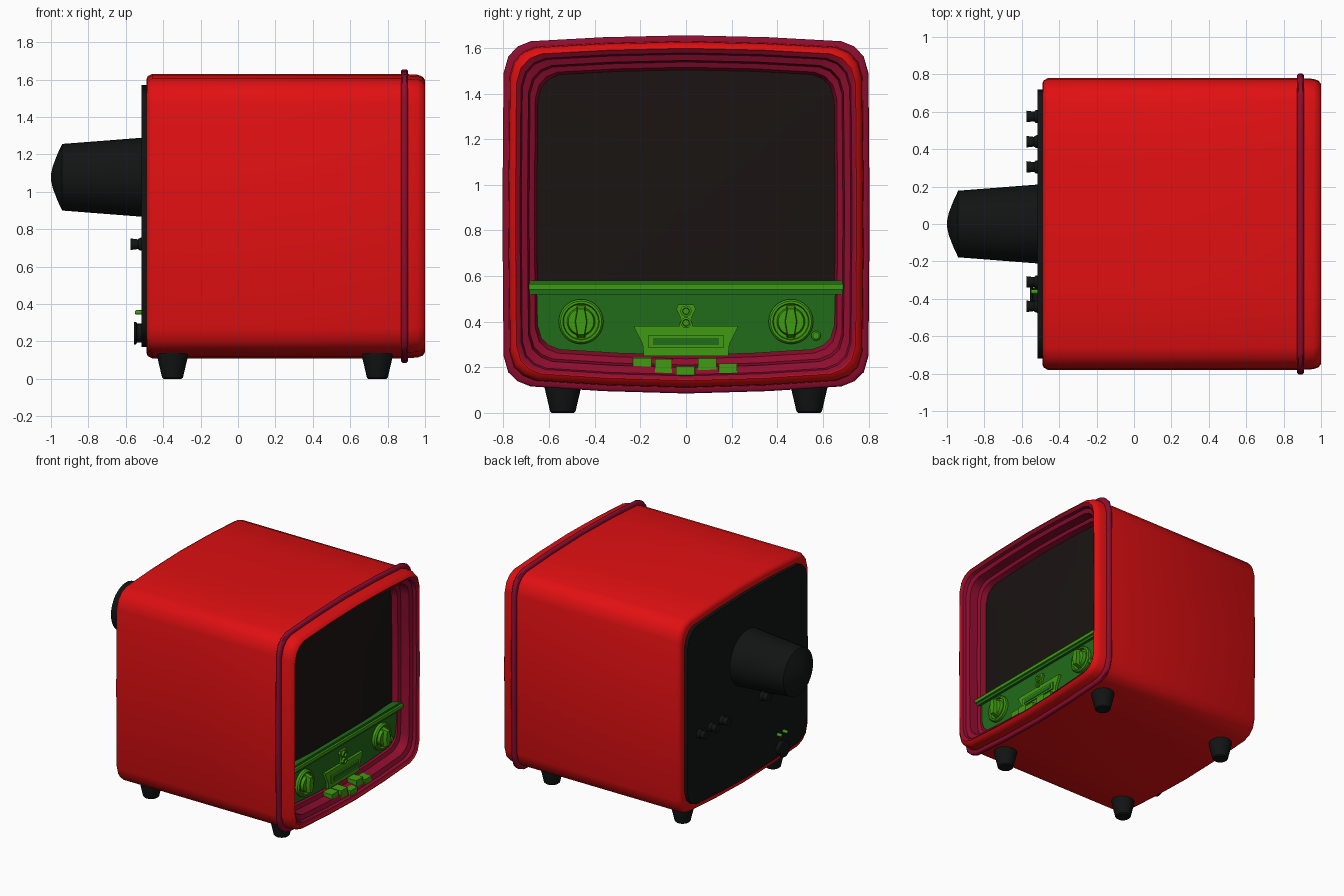
import bpy, bmesh, math
from mathutils import Vector

if "Cube" in bpy.data.objects:
    bpy.data.objects.remove(bpy.data.objects["Cube"])


def material(name, rgb):
    m = bpy.data.materials.new(name)
    m.diffuse_color = (*rgb, 1)
    m.use_nodes = True
    m.node_tree.nodes["Principled BSDF"].inputs["Base Color"].default_value = m.diffuse_color
    return m


RED = material("red_shell", (.75, .005, .006))
CRIMSON = material("crimson_trim", (.27, .004, .028))
GREEN = material("green_panel", (.015, .15, .01))
LIME = material("lime_controls", (.05, .33, .006))
BLACK = material("black_plastic", (.006, .007, .007))
GLASS = material("dark_glass", (.010, .007, .006))


def finish(name, bm, mat, angle=35):
    bmesh.ops.recalc_face_normals(bm, faces=bm.faces[:])
    me = bpy.data.meshes.new(name)
    bm.to_mesh(me)
    bm.free()
    me.materials.append(mat)
    me.shade_smooth()
    me.set_sharp_from_angle(angle=math.radians(angle))
    ob = bpy.data.objects.new(name, me)
    bpy.context.collection.objects.link(ob)
    return ob


def loft(name, rings, mat, cap0=False, cap1=False, closed=False, angle=35):
    bm = bmesh.new()
    loops = [[bm.verts.new(p) for p in r] for r in rings]
    pairs = list(zip(loops, loops[1:]))
    if closed:
        pairs.append((loops[-1], loops[0]))
    for a, b in pairs:
        n = len(a)
        for i in range(n):
            j = (i + 1) % n
            bm.faces.new((a[i], a[j], b[j], b[i]))
    if cap0:
        bm.faces.new(loops[0])
    if cap1:
        bm.faces.new(loops[-1])
    return finish(name, bm, mat, angle)


# Bulged, rounded cabinet section (right half, top to bottom), then mirrored
HALF = [(0, 1.63), (.35, 1.622), (.66, 1.605), (.715, 1.583), (.755, 1.54),
        (.775, 1.47), (.78, .87), (.775, .27), (.755, .20), (.715, .162),
        (.66, .14), (.35, .12), (0, .11)]
SECTION = HALF + [(-y, z) for y, z in HALF[-2:0:-1]]


def ring(x, d, low=0):
    """Cabinet section at x, shrunk by d, with the bottom raised by low."""
    out = []
    for y, z in SECTION:
        t = (z - .87) / .76
        zz = .87 + t * (.76 - d - (low if t < 0 else 0))
        out.append((x, y * (.78 - d) / .78, zz))
    return out


def prism(name, pts, x0, x1, mat, taper=1.0):
    """Extrude a y-z polygon along x, optionally shrinking the far end."""
    cy = sum(p[0] for p in pts) / len(pts)
    cz = sum(p[1] for p in pts) / len(pts)
    a = [(x0, y, z) for y, z in pts]
    b = [(x1, cy + (y - cy) * taper, cz + (z - cz) * taper) for y, z in pts]
    return loft(name, [a, b], mat, True, True)


def block(name, y0, y1, z0, z1, x0, x1, mat, taper=1.0):
    return prism(name, [(y0, z0), (y1, z0), (y1, z1), (y0, z1)], x0, x1, mat, taper)


def lathe(name, profile, centre, axis, mat, seg=32):
    """Spin (position, radius) pairs about an x or z axis through centre."""
    c = Vector(centre)
    rings = []
    for p, r in profile:
        row = []
        for i in range(seg):
            a = 2 * math.pi * i / seg
            u, v = r * math.cos(a), r * math.sin(a)
            row.append(c + (Vector((p, u, v)) if axis == 'x' else Vector((u, v, p))))
        rings.append(row)
    return loft(name, rings, mat, True, True)


# Cabinet shell
loft("cabinet", [ring(-.49, .03), ring(-.483, .012), ring(-.46, 0), ring(.89, 0),
                 ring(.96, .004), ring(.987, .014), ring(1.0, .032), ring(.99, .04)],
     RED, cap0=True, angle=50)

# Raised band around the front
loft("front_band", [ring(.872, .005), ring(.872, -.017), ring(.88, -.025),
                    ring(.90, -.025), ring(.908, -.017), ring(.908, .005)],
     CRIMSON, closed=True, angle=50)

# Stepped bezel leading back to the screen
loft("bezel", [ring(.99, .022), ring(.995, .036), ring(.985, .052), ring(.962, .058),
               ring(.95, .085, .004), ring(.885, .092, .008), ring(.875, .115, .012),
               ring(.825, .128, .018)], CRIMSON)

# Slightly domed screen
levels = [1, .8, .6, .4, .2, .02]
base = ring(0, .122, .018)
loft("screen", [[(.832 + .035 * (1 - s * s), y * s, .87 + (z - .87) * s)
                 for _, y, z in base] for s in levels], GLASS, cap1=True)

# Control panel: lower part of the opening
low = [(y, z) for _, y, z in ring(0, .125, .018) if z < .5]
right = max(p[0] for p in low)
panel = sorted([p for p in low], key=lambda p: p[0])
panel = [(-right, .54)] + panel + [(right, .54)]
# order side points so each lower corner runs downwards, then back up
left = sorted([p for p in low if p[0] < 0], key=lambda p: -p[1])
mid = [p for p in low if abs(p[0]) < 1e-6]
outline = left + mid + [(-y, z) for y, z in reversed(left)]
prism("control_panel", [(-.655, .54)] + outline + [(.655, .54)], .83, .87, GREEN)

# Ledge between the screen and the panel
block("ledge_top", -.69, .69, .562, .58, .84, .89, GREEN)
block("ledge_middle", -.705, .705, .54, .564, .84, .905, LIME)
block("ledge_bottom", -.69, .69, .52, .542, .84, .89, GREEN)

# Two dials with grips
for side, y in (("left", -.46), ("right", .46)):
    lathe(side + "_dial", [(.86, .098), (.89, .098), (.9, .09), (.9, .08), (.885, .076),
                           (.885, .062), (.91, .056), (.912, .02)], (0, y, .40), 'x', LIME)
    grip = [(-.018, -.07), (.018, -.07), (.03, 0), (.018, .07), (-.018, .07), (-.03, 0)]
    prism(side + "_dial_grip", [(y + a, .40 + b) for a, b in grip], .885, .94, LIME, .8)
lathe("small_knob", [(.86, .021), (.89, .021), (.895, .014)], (0, .57, .338), 'x', LIME, 16)

# Central plate with raised slot frame and two indicator lamps
prism("centre_plate", [(-.185, .25), (.185, .25), (.19, .30), (.225, .37), (.225, .38),
                       (.155, .38), (-.155, .38), (-.225, .38), (-.225, .37), (-.19, .30)],
      .86, .89, LIME)
block("slot_frame", -.165, .165, .285, .342, .88, .9, LIME)
block("slot", -.145, .145, .298, .328, .89, .904, GREEN)
prism("lamp_plate", [(-.03, .37), (.03, .37), (.025, .42), (.042, .455), (.035, .475),
                     (-.035, .475), (-.042, .455), (-.025, .42)], .86, .885, LIME)
for n, z in (("lower", .395), ("upper", .446)):
    lathe(n + "_lamp", [(.87, .024), (.9, .024), (.902, .015), (.89, .013)],
          (0, 0, z), 'x', LIME, 20)

# Row of push buttons along the lower lip
for i, (y0, y1, z0, z1, x1) in enumerate([(-.235, -.15, .175, .242, .95),
                                          (-.138, -.06, .17, .237, .96),
                                          (-.045, .04, .165, .205, .975),
                                          (.052, .135, .17, .24, .955),
                                          (.142, .225, .175, .217, .965)]):
    block(f"push_button_{i + 1}", y0, y1, z0, z1, .86, x1, LIME, .96)

# Back cover and picture-tube housing
loft("back_cover", [ring(-.47, .06), ring(-.515, .06)], BLACK, True, True)
lathe("tube_housing", [(-.48, .213), (-.515, .211), (-.94, .178), (-.965, .125),
                       (-.99, .06), (-1.0, .015)], (0, 0, 1.078), 'x', BLACK)

# Row of adjustment knobs on the back
for i, y in enumerate((.575, .44, .305, -.175, -.31, -.44)):
    lathe(f"back_knob_{i + 1}", [(-.505, .036), (-.525, .034), (-.535, .026), (-.575, .031)],
          (0, y, .72), 'x', BLACK, 16)

# Socket and its two pins
lathe("back_socket", [(-.505, .05), (-.54, .05), (-.545, .06), (-.557, .06)],
      (0, -.39, .245), 'x', BLACK, 20)
for n, y in (("a", -.362), ("b", -.43)):
    lathe("back_pin_" + n, [(-.505, .012), (-.545, .012), (-.552, .007)],
          (0, y, .355), 'x', LIME, 12)

# Tapered feet
for nx, x in (("back", -.35), ("front", .745)):
    for ny, y in (("left", -.54), ("right", .54)):
        lathe(f"{nx}_{ny}_foot", [(.16, .084), (.11, .08), (.025, .06), (.007, .056), (0, .048)],
              (x, y, 0), 'z', BLACK, 20)
